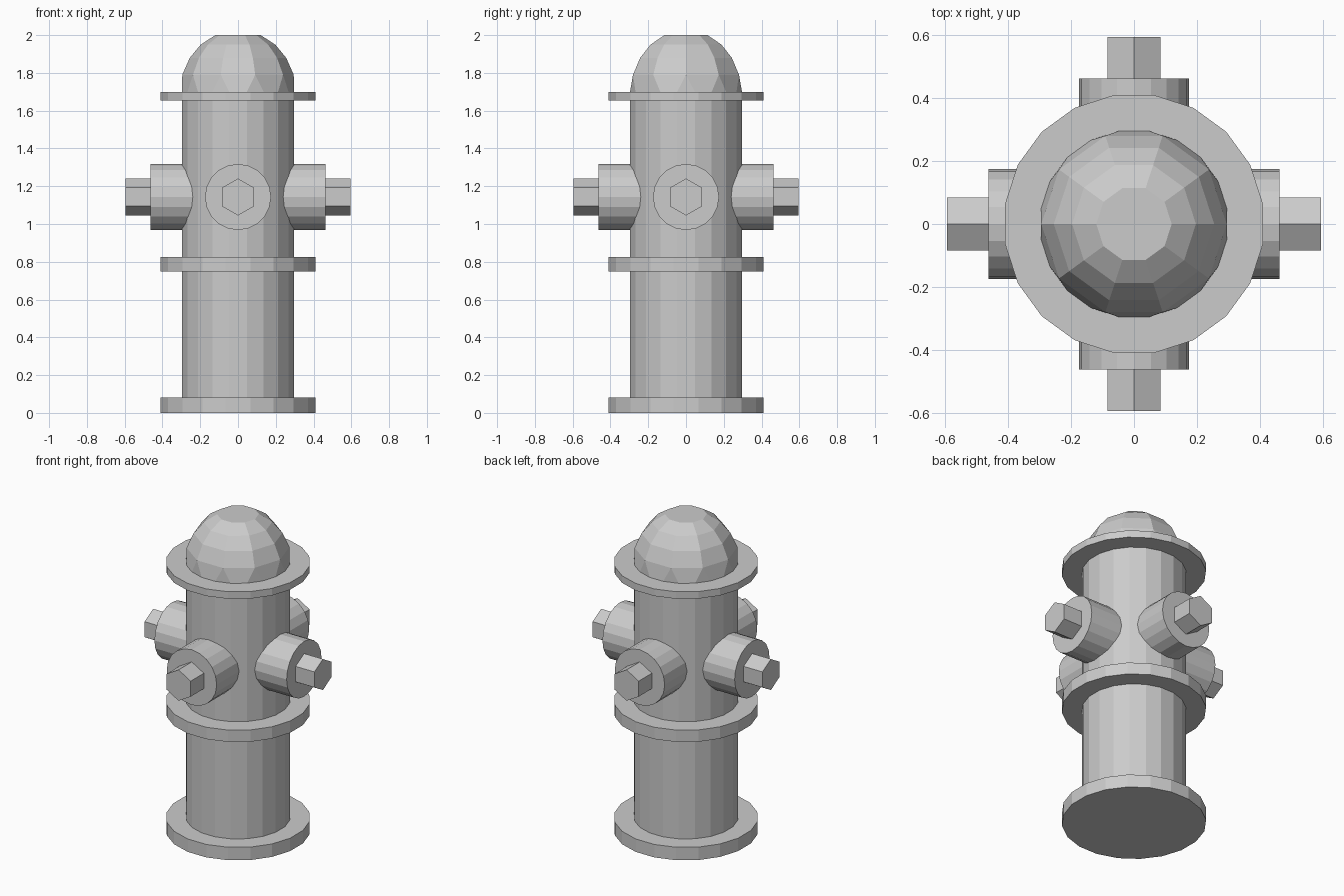
import bpy
import bmesh
from math import sin, cos, radians, tau
from mathutils import Matrix

if "Cube" in bpy.data.objects:
    bpy.data.objects.remove(bpy.data.objects["Cube"])


def ring(bm, sides, r, z, phase):
    return [bm.verts.new((r * cos(phase + tau * i / sides), r * sin(phase + tau * i / sides), z))
            for i in range(sides)]


def finish(bm, name, matrix=Matrix()):
    bm.transform(matrix)
    bmesh.ops.recalc_face_normals(bm, faces=bm.faces[:])
    mesh = bpy.data.meshes.new(name)
    bm.to_mesh(mesh)
    bm.free()
    obj = bpy.data.objects.new(name, mesh)
    bpy.context.collection.objects.link(obj)
    return obj


def bridge(bm, a, b):
    n = len(a)
    for i in range(n):
        j = (i + 1) % n
        bm.faces.new((a[i], a[j], b[j], b[i]))


def prism(name, sides, r, z0, z1, phase=0.0, matrix=Matrix()):
    bm = bmesh.new()
    low, high = ring(bm, sides, r, z0, phase), ring(bm, sides, r, z1, phase)
    bridge(bm, low, high)
    bm.faces.new(low)
    bm.faces.new(high)
    return finish(bm, name, matrix)


HALF = radians(9)  # half a step of the 20-sided rings

# Barrel and its flanges
prism("barrel", 20, 0.30, 0.04, 1.70, HALF)
for name, z0, z1 in (("base_flange", 0, 0.082), ("middle_flange", 0.749, 0.824),
                     ("top_flange", 1.655, 1.70)):
    prism(name, 20, 0.415, z0, z1, HALF)

# Dome: 20-sided foot narrowing to 10-sided rings with a flat cap
bm = bmesh.new()
foot = ring(bm, 20, 0.30, 1.70, HALF)
rings = [ring(bm, 10, r, z, 0) for r, z in
         ((0.295, 1.79), (0.255, 1.88), (0.197, 1.95), (0.12, 2.0))]
for k in range(10):
    a, b, c = foot[2 * k - 1], foot[2 * k], foot[2 * k + 1]
    bm.faces.new((a, b, rings[0][k]))
    bm.faces.new((b, c, rings[0][(k + 1) % 10], rings[0][k]))
for lower, upper in zip(rings, rings[1:]):
    bridge(bm, lower, upper)
bm.faces.new(rings[-1])
bm.faces.new(foot)
finish(bm, "dome")

# Four outlets with hexagonal nuts, pointing outward
for i, side in enumerate(("right", "back", "left", "front")):
    m = (Matrix.Translation((0, 0, 1.143)) @ Matrix.Rotation(i * tau / 4, 4, 'Z')
         @ Matrix.Rotation(tau / 4, 4, 'Y'))
    prism(side + "_outlet", 20, 0.175, 0.2, 0.463, 0, m)
    prism(side + "_nut", 6, 0.098, 0.44, 0.595, 0, m)
